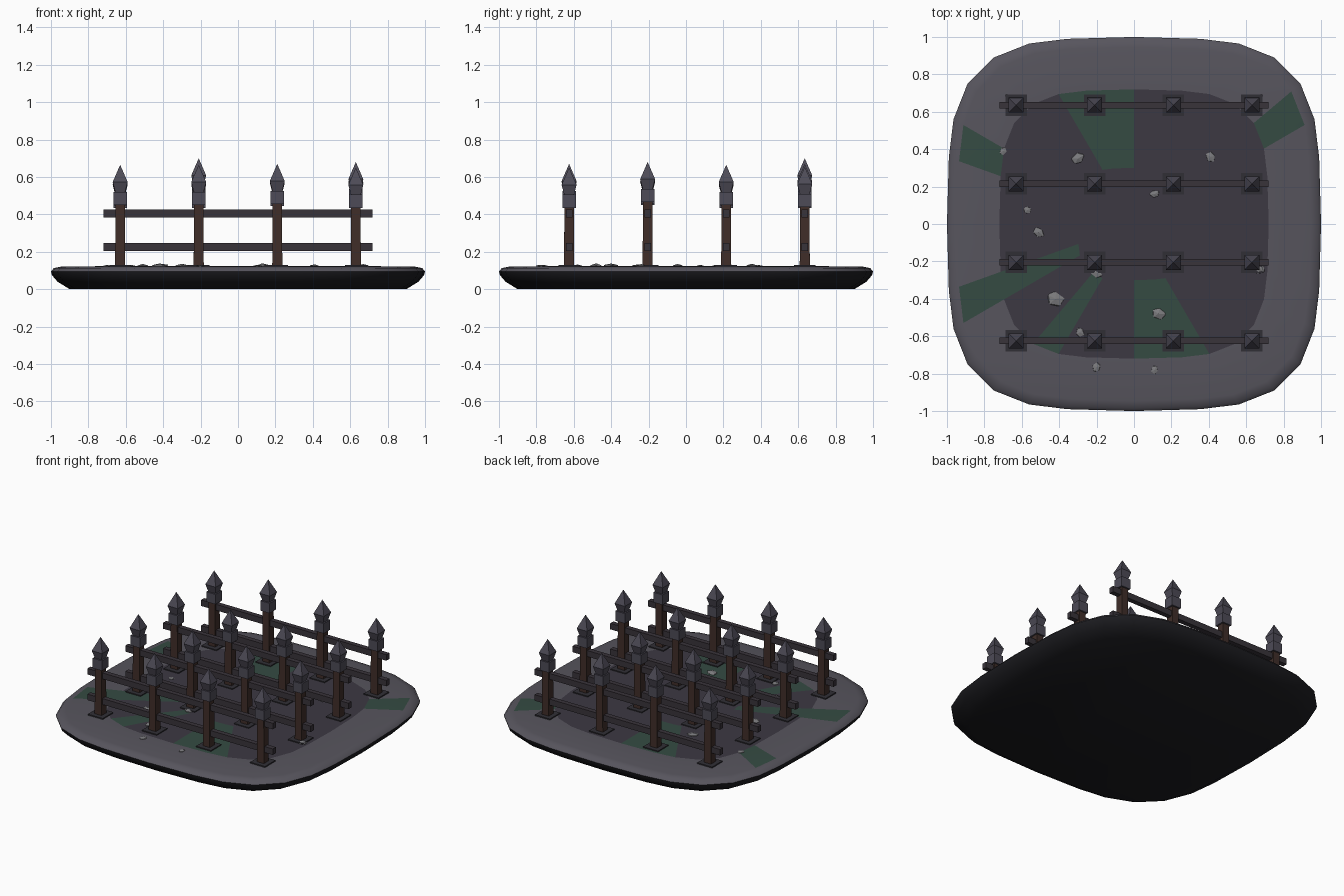
import bpy, bmesh, math, random
from mathutils import Matrix

if "Cube" in bpy.data.objects:
    bpy.data.objects.remove(bpy.data.objects["Cube"])

random.seed(4)


def mat(name, r, g, b):
    m = bpy.data.materials.new(name)
    m.diffuse_color = (r, g, b, 1)
    m.use_nodes = True
    m.node_tree.nodes["Principled BSDF"].inputs["Base Color"].default_value = m.diffuse_color
    return m


SOIL = mat("soil", 0.045, 0.04, 0.055)
ASH = mat("ash_rim", 0.095, 0.09, 0.11)
MOSS = mat("moss", 0.035, 0.07, 0.055)
BLACK = mat("underside", 0.012, 0.012, 0.015)
WOOD = mat("wood", 0.05, 0.027, 0.022)
RAIL = mat("rail_wood", 0.04, 0.033, 0.042)
IRON = mat("dark_iron", 0.03, 0.028, 0.036)
STEEL = mat("cap_metal", 0.075, 0.07, 0.095)
STONE = mat("stone", 0.2, 0.2, 0.21)


def finish(bm, name, mats):
    bmesh.ops.recalc_face_normals(bm, faces=bm.faces)
    me = bpy.data.meshes.new(name)
    bm.to_mesh(me)
    bm.free()
    for m in mats:
        me.materials.append(m)
    ob = bpy.data.objects.new(name, me)
    bpy.context.collection.objects.link(ob)
    return ob


def loft(bm, rings):
    """Bridge equal-sized vertex rings; returns lists of faces per band."""
    n = len(rings[0])
    return [[bm.faces.new((a[i], a[(i + 1) % n], b[(i + 1) % n], b[i]))
             for i in range(n)] for a, b in zip(rings, rings[1:])]


def square_stack(name, x, y, profile, material):
    """Square-section solid from (half width, z) pairs; a zero width ends in a point."""
    bm = bmesh.new()
    rings = [[bm.verts.new((x + sx * h, y + sy * h, z))
              for sx, sy in ((-1, -1), (1, -1), (1, 1), (-1, 1))] for h, z in profile]
    loft(bm, rings)
    bm.faces.new(rings[0])
    bm.faces.new(rings[-1])
    bmesh.ops.remove_doubles(bm, verts=bm.verts, dist=0.0005)
    return finish(bm, name, [material])


def box(name, centre, size, material):
    bm = bmesh.new()
    bmesh.ops.create_cube(bm, size=1, matrix=Matrix.Translation(centre) @ Matrix.Diagonal((*size, 1)))
    return finish(bm, name, [material])


# Rounded-square ground slab
quarter = [(1, 0), (.99, .355), (.965, .56), (.89, .75), (.75, .89), (.56, .965), (.355, .99)]
outline = []
for q in range(4):
    c, s = round(math.cos(q * math.pi / 2)), round(math.sin(q * math.pi / 2))
    outline += [(c * x - s * y, s * x + c * y) for x, y in quarter]
bm = bmesh.new()
levels = [(.90, 0), (.965, .04), (.995, .075), (1, .095), (.985, .113), (.945, .121), (.72, .123), (.3, .124)]
rings = [[bm.verts.new((x * r, y * r, z)) for x, y in outline] for r, z in levels]
bands = loft(bm, rings)
for b in bands[:3]:
    for f in b:
        f.material_index = 3
for b in bands[3:6]:
    for f in b:
        f.material_index = 1
for i in (2, 12, 15):
    bands[5][i].material_index = 2
for i in (7, 8, 15, 18, 21, 22):
    bands[6][i].material_index = 2
bm.faces.new(rings[0]).material_index = 3
bm.faces.new(rings[-1])
ground = finish(bm, "ground_slab", [SOIL, ASH, MOSS, BLACK])
for p in ground.data.polygons:
    p.use_smooth = True
bpy.context.view_layer.objects.active = ground
ground.select_set(True)
bpy.ops.object.shade_smooth_by_angle(angle=math.radians(40))

# Fence rows: posts with foot plates, collars and pointed finials
xs = [-.63, -.21, .21, .63]
ys = [-.625, -.205, .215, .635]
tips = [[.665, .665, .67, .65],
        [.665, .665, .67, .68],
        [.66, .65, .66, .665],
        [.65, .70, .67, .655]]
for y, row in zip(ys, tips):
    for x, t in zip(xs, row):
        square_stack("foot_plate", x, y, [(.058, .115), (.058, .13)], IRON)
        square_stack("post", x, y, [(.027, .12), (.025, t - .2)], WOOD)
        square_stack("collar", x, y, [(.036, t - .215), (.036, t - .145)], STEEL)
        square_stack("finial", x, y, [(.025, t - .15), (.04, t - .092), (0, t)], STEEL)
    # Two horizontal rails per row
    for z in (.225, .405):
        box("rail", (0, y, z), (1.44, .034, .042), RAIL)

# Scattered stones
stones = [(-.7, .39, .025), (-.3, .35, .04), (.41, .36, .033), (.11, .16, .03), (-.57, .075, .026),
          (-.51, -.045, .037), (-.42, -.4, .053), (.13, -.48, .045), (-.29, -.58, .032),
          (-.2, -.765, .03), (.11, -.78, .025), (.67, -.24, .036), (-.2, -.26, .035)]
for x, y, r in stones:
    bm = bmesh.new()
    bmesh.ops.create_icosphere(bm, subdivisions=1, radius=1)
    for v in bm.verts:
        v.co *= random.uniform(.8, 1.1)
    m = (Matrix.Translation((x, y, .122)) @ Matrix.Rotation(random.uniform(0, 6), 4, 'Z')
         @ Matrix.Diagonal((r, r * .8, r * .33, 1)))
    bm.transform(m)
    finish(bm, "stone", [STONE])
